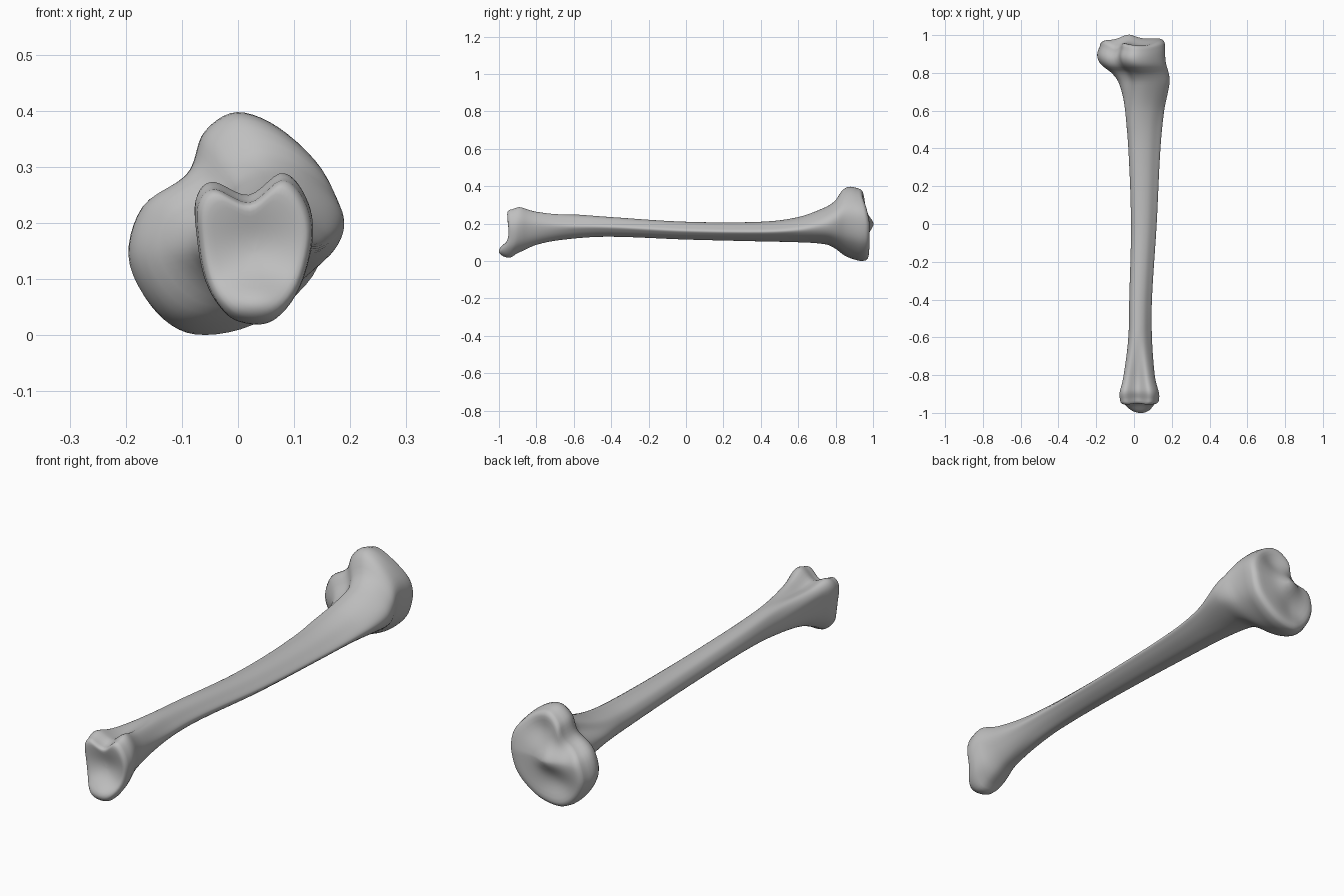
import bpy
import bmesh
from math import exp, sqrt

SIDES = 64
STEPS = 110

# Remove the default object
cube = bpy.data.objects.get("Cube")
if cube:
    bpy.data.objects.remove(cube, do_unlink=True)

# Bone colour
bone = bpy.data.materials.new("bone_grey")
bone.use_nodes = True
colour = (0.52, 0.52, 0.52, 1)
bone.diffuse_color = colour
bone.node_tree.nodes["Principled BSDF"].inputs["Base Color"].default_value = colour

# Cross-sections, starting at the crest and running round
shaft = [(1, 0), (.7, .45), (.3, .85), (-.2, 1), (-.7, .85), (-.95, .4),
         (-1, -.1), (-.85, -.6), (-.5, -.95), (0, -1), (.45, -.75), (.8, -.4)]
head = [(.165, .2), (.155, .285), (.08, .365), (0, .397), (-.06, .36), (-.09, .285),
        (-.17, .225), (-.195, .13), (-.15, .04), (-.08, 0), (.03, .02), (.13, .1)]
ankle = [(.135, .18), (.12, .25), (.08, .287), (.02, .245), (-.045, .27), (-.075, .24),
         (-.073, .17), (-.06, .1), (-.035, .05), (0, .02), (.06, .02), (.11, .08)]

# Limits along the length: y, left x, right x, low z, high z
stations = [
    (-.98, -.07, .13, .02, .27), (-.94, -.077, .134, .02, .282), (-.9, -.075, .13, .04, .288),
    (-.8, -.055, .11, .085, .265), (-.6, -.03, .095, .12, .25), (-.4, -.025, .095, .13, .235),
    (0, -.016, .12, .115, .21), (.4, -.03, .14, .105, .21), (.6, -.05, .16, .1, .235),
    (.75, -.085, .19, .088, .29), (.8, -.12, .184, .065, .325), (.85, -.175, .17, .03, .38),
    (.9, -.195, .165, .01, .397), (.95, -.185, .165, 0, .39), (.98, -.17, .16, .01, .38)]


def cubic(p, m, q, n, t):
    """Hermite curve between p and q with tangents m and n."""
    a, b = t * t, t * t * t
    return p * (2*b - 3*a + 1) + m * (b - 2*a + t) + q * (3*a - 2*b) + n * (b - a)


def smooth_outline(points):
    """Closed spline through the points, scaled to a unit box."""
    count, out = len(points), []
    for i in range(SIDES):
        s = i * count / SIDES
        k = int(s)
        a, p, q, b = (points[(k + d) % count] for d in (-1, 0, 1, 2))
        out.append([cubic(p[c], (q[c]-a[c])/2, q[c], (b[c]-p[c])/2, s - k) for c in (0, 1)])
    low = [min(v[c] for v in out) for c in (0, 1)]
    high = [max(v[c] for v in out) for c in (0, 1)]
    return [[(v[c] - low[c]) / (high[c] - low[c]) for c in (0, 1)] for v in out]


def limits(y):
    """Smoothly interpolated box limits at y."""
    k = 0
    while k < len(stations) - 2 and y > stations[k + 1][0]:
        k += 1
    p, q = stations[k], stations[k + 1]
    a, b = stations[max(k - 1, 0)], stations[min(k + 2, len(stations) - 1)]
    w = q[0] - p[0]
    return [cubic(p[c], (q[c]-a[c]) / (q[0]-a[0]) * w, q[c],
                  (b[c]-p[c]) / (b[0]-p[0]) * w, (y - p[0]) / w) for c in range(1, 5)]


def ease(a, b, y):
    t = min(max((y - a) / (b - a), 0), 1)
    return t * t * (3 - 2 * t)


def bump(x, z, cx, cz, wx, wz):
    return exp(-((x - cx) / wx) ** 2 / 2 - ((z - cz) / wz) ** 2 / 2)


# Knee surface: two shallow cups either side of a raised spine
def knee_face(x, z):
    y = .982 - .15 * max(z - .2, 0) - .1 * max(-x - .08, 0)
    y += .023 * bump(x, z, -.03, .2, .035, .03)
    y -= .022 * bump(x, z, .03, .31, .05, .045)
    y -= .022 * bump(x, z, -.07, .1, .055, .045)
    return y - .03 * bump(x, z, -.1, .26, .035, .03)


# Ankle surface: hollow joint with a projecting lower knob
def ankle_face(x, z):
    y = -.958 - .045 * bump(x, z, .035, .055, .055, .03)
    return y + .022 * bump(x, z, .03, .16, .06, .045)


outlines = [smooth_outline(o) for o in (shaft, head, ankle)]


def section(y):
    x0, x1, z0, z1 = limits(y)
    h, a = ease(.5, .86, y), ease(-.55, -.88, y)
    ring = []
    for s, k, n in zip(*outlines):
        u, v = (s[c] * (1 - h - a) + k[c] * h + n[c] * a for c in (0, 1))
        ring.append((x0 + u * (x1 - x0), z0 + v * (z1 - z0)))
    return ring


ROUND = .028
FIRST, LAST = -.96, .96


def body_ring(y):
    """Section whose end portions stretch to meet the joint surfaces."""
    ring = []
    for x, z in section(y):
        yy = y
        if y > .8:
            yy = .8 + (y - .8) * (knee_face(x, z) - ROUND - .8) / (LAST - .8)
        elif y < -.85:
            yy = -.85 + (y + .85) * (ankle_face(x, z) + ROUND + .85) / (FIRST + .85)
        ring.append((x, yy, z))
    return ring


def cap_rings(y, face, side):
    """Shrinking rings that roll over the rim and follow the joint surface."""
    outline = section(y)
    x0, x1, z0, z1 = limits(y)
    cx, cz = (x0 + x1) / 2, (z0 + z1) / 2
    rings = []
    for k in (.99, .975, .95, .92, .88, .8, .7, .6, .5, .4, .3, .2, .1, .02):
        t = max((k - .82) / .18, 0)
        drop = ROUND * (1 - sqrt(1 - t * t))
        ring = []
        for px, pz in outline:
            x, z = cx + (px - cx) * k, cz + (pz - cz) * k
            ring.append((x, face(x, z) - side * drop, z))
        rings.append(ring)
    return rings


# Skin the rings into one closed bone
rings = cap_rings(FIRST, ankle_face, -1)[::-1]
rings += [body_ring(FIRST + (LAST - FIRST) * i / STEPS) for i in range(STEPS + 1)]
rings += cap_rings(LAST, knee_face, 1)

bm = bmesh.new()
loops = [[bm.verts.new(p) for p in ring] for ring in rings]
for a, b in zip(loops, loops[1:]):
    for i in range(SIDES):
        j = (i + 1) % SIDES
        bm.faces.new((a[i], a[j], b[j], b[i]))
bm.faces.new(loops[0])
bm.faces.new(loops[-1])
bmesh.ops.recalc_face_normals(bm, faces=bm.faces)
for f in bm.faces:
    f.smooth = True

mesh = bpy.data.meshes.new("shin_bone")
bm.to_mesh(mesh)
bm.free()
mesh.materials.append(bone)
bpy.context.collection.objects.link(bpy.data.objects.new("shin_bone", mesh))
